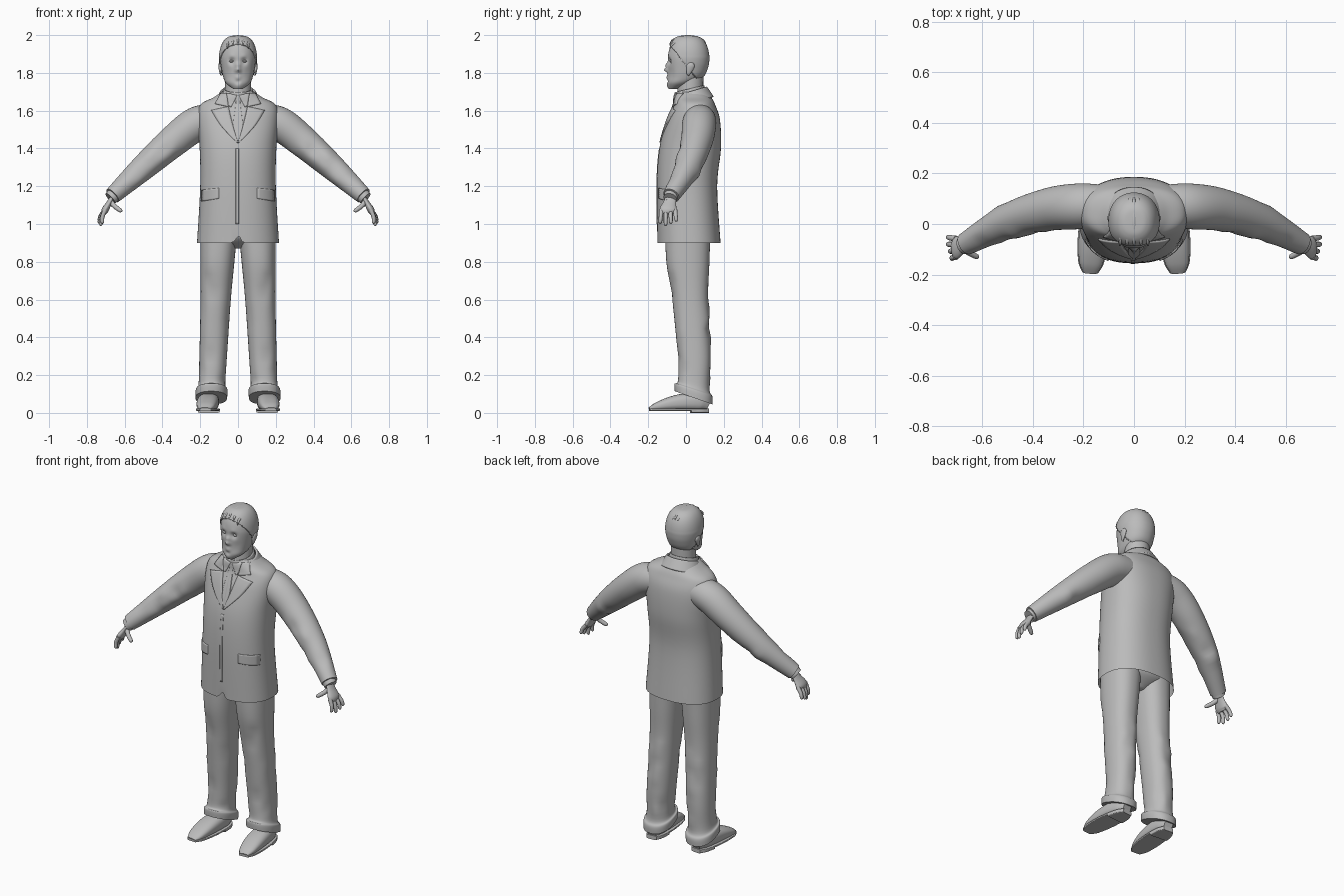
import bpy, bmesh, math, random
from mathutils import Vector
from mathutils.bvhtree import BVHTree

default_cube = bpy.data.objects.get("Cube")
if default_cube:
    bpy.data.objects.remove(default_cube)

grey = bpy.data.materials.new("plain_grey")
grey.use_nodes = True
grey.diffuse_color = (.5, .5, .5, 1)
grey.node_tree.nodes["Principled BSDF"].inputs["Base Color"].default_value = grey.diffuse_color
random.seed(4)


def finish(name, mesh, mirror=False, thickness=0):
    """Turn a bmesh into a smooth-shaded grey object."""
    bmesh.ops.recalc_face_normals(mesh, faces=mesh.faces)
    data = bpy.data.meshes.new(name)
    mesh.to_mesh(data)
    mesh.free()
    part = bpy.data.objects.new(name, data)
    bpy.context.collection.objects.link(part)
    data.materials.append(grey)
    if thickness:
        shell = part.modifiers.new("thickness", 'SOLIDIFY')
        shell.thickness, shell.offset = thickness, 0
    if mirror:
        part.modifiers.new("mirror", 'MIRROR')
    bpy.ops.object.select_all(action='DESELECT')
    part.select_set(True)
    bpy.context.view_layer.objects.active = part
    bpy.ops.object.shade_smooth_by_angle(angle=math.radians(50))


def smooth_path(keys, steps):
    """Run a smooth spline through a list of number tuples."""
    path = []
    last = len(keys) - 1
    for i in range(last):
        before, start, end, after = (keys[min(max(k, 0), last)] for k in range(i - 1, i + 3))
        for step in range(steps):
            t = step / steps
            ease = t * t * (3 - 2 * t)
            path.append([b + (c - b) * ease + (c - a) / 2 * t * (1 - t) ** 2 - (d - b) / 2 * t * t * (1 - t)
                         for a, b, c, d in zip(before, start, end, after)])
    return path + [list(keys[last])]


def loft(rings, segments=48, power=2, steps=6, side=None, tilt=0, caps=True):
    """Skin rings (x, y, z, width, depth): level ones, or square to the path if side is given."""
    rings = smooth_path(rings, steps)
    centres = [Vector(ring[:3]) for ring in rings]
    mesh = bmesh.new()
    loops = []
    for i, (x, y, z, width, depth) in enumerate(rings):
        across, along = Vector((1, 0, 0)), Vector((0, 1, tilt))
        if side:
            tangent = (centres[min(i + 1, len(rings) - 1)] - centres[max(i - 1, 0)]).normalized()
            across = Vector(side)
            across = (across - tangent * across.dot(tangent)).normalized()
            along = tangent.cross(across)
        loop = []
        for k in range(segments):
            angle = math.tau * k / segments
            c, s = (math.copysign(abs(wave) ** (2 / power), wave) for wave in (math.cos(angle), math.sin(angle)))
            loop.append(mesh.verts.new(centres[i] + across * c * max(width, .001) + along * s * max(depth, .001)))
        loops.append(loop)
    for lower, upper in zip(loops, loops[1:]):
        for k in range(segments):
            mesh.faces.new((lower[k], lower[k - 1], upper[k - 1], upper[k]))
    if caps:
        mesh.faces.new(loops[0])
        mesh.faces.new(loops[-1])
    return mesh


def column(rings, x=0, **options):
    """Level rings written as (height, half width, centre y, half depth)."""
    return loft([(x, y, z, width, depth) for z, width, y, depth in rings], **options)


def tube(points, side, flat=1, **options):
    """Limb through points (x, y, z, radius)."""
    return loft([(x, y, z, radius, radius * flat) for x, y, z, radius in points], side=side, **options)


def sculpt(mesh, centre, reach, push):
    """Push the surface forward or back around a point."""
    for vert in mesh.verts:
        vert.co.y += push * math.exp(-((vert.co - Vector(centre)).length / reach) ** 2)


def crease(mesh, low, high, count):
    """Scatter soft cloth folds between two heights."""
    spots = [vert.co.copy() for vert in mesh.verts if low < vert.co.z < high]
    for spot in random.sample(spots, count):
        sculpt(mesh, spot, .035, random.choice((-.008, .008)))


# Jacket body, parted at the front of the hem
jacket = column([(.9, .217, .016, .167), (1.2, .2, .005, .16), (1.4, .203, .022, .163), (1.55, .215, .04, .14),
                 (1.63, .2, .045, .11), (1.67, .13, .037, .097), (1.7, .085, .027, .078)],
                segments=96, power=2.35, caps=False)
for vert in jacket.verts:
    if vert.co.y < 0 and vert.co.z < .91:
        vert.co.z += max(0, .05 - 2 * abs(vert.co.x))
surface = BVHTree.FromBMesh(jacket)
finish("jacket", jacket)


def plate(name, outer, inner=None, lift=.005, mirror=True):
    """Thin panel between two outlines in x and z, laid on the jacket front."""
    inner = inner or [(0, z) for x, z in outer]
    mesh = bmesh.new()
    columns = 6
    rows = []
    for near, far in zip(smooth_path(inner, columns), smooth_path(outer, columns)):
        row = []
        for k in range(columns + 1):
            x, z = Vector(near).lerp(Vector(far), k / columns)
            point = surface.ray_cast(Vector((x, -1, z)), Vector((0, 1, 0)))[0]
            row.append(mesh.verts.new(point or (x, -.05, z)))
        rows.append(row)
    for upper, lower in zip(rows, rows[1:]):
        for k in range(columns):
            mesh.faces.new((upper[k], upper[k + 1], lower[k + 1], lower[k]))
    finish(name, mesh, mirror, lift * 2)


# Shirt front, tie, lapels, closure and pockets
neckline = [(.06, 1.69), (.05, 1.62), (0, 1.43)]
plate("shirt_front", neckline, lift=.001)
plate("shirt_collar_wing", [(.06, 1.69), (.045, 1.62)], [(.004, 1.68), (.035, 1.62)], lift=.007)
plate("tie", [(.02, 1.68), (.012, 1.64), (.024, 1.52), (.003, 1.44)])
plate("collar_fall", [(.09, 1.69), (.12, 1.635)], neckline[:2], lift=.006)
plate("lapel", [(.14, 1.6), (.09, 1.52), (.006, 1.43)], [(.05, 1.62), (.03, 1.53), (0, 1.43)], lift=.006)
plate("front_closure", [(.004, z / 10) for z in range(14, 9, -1)], [(-.012, z / 10) for z in range(14, 9, -1)],
      lift=.002, mirror=False)
plate("pocket_flap", [(.19, 1.18), (.19, 1.12)], [(.1, 1.19), (.1, 1.135)])

# Neck with two wrapped collars
finish("jacket_collar", column([(1.64, .118, .037, .105), (1.7, .088, .026, .08)], tilt=.3, caps=False),
       thickness=.012)
finish("shirt_collar", column([(1.67, .085, .02, .08), (1.715, .073, .018, .075)], tilt=.25, caps=False),
       thickness=.008)
finish("neck", column([(1.6, .07, .02, .07), (1.8, .068, .026, .066)]))

# Sleeves, cuffs and hands
slope = (1, 0, 1)
sleeve = tube([(.12, .075, 1.555, .08), (.22, .07, 1.53, .09), (.34, .057, 1.44, .084), (.5, .01, 1.3, .068),
               (.664, -.078, 1.15, .045)], slope, steps=10)
crease(sleeve, 1.2, 1.4, 12)
finish("sleeve", sleeve, True)
wrist = Vector((.66, -.078, 1.15))
knuckles = Vector((.703, -.094, 1.075))
finish("shirt_cuff", tube([(*wrist, .038), (.676, -.084, 1.135, .036)], slope), True)
sideways = (0, 1, 0)
finish("palm", tube([(*wrist, .028), (*wrist.lerp(knuckles, .5), .034), (*knuckles, .045), (.71, -.094, 1.055, .03)],
                    sideways, flat=.42), True)


def finger(name, base, tip, radius):
    middle = base.lerp(tip, .5) + Vector((.006, 0, 0))
    finish(name, tube([(*base, radius), (*middle, radius * .9), (*base.lerp(tip, .9), radius * .75),
                       (*tip, radius * .2)], sideways, segments=12), True)


for i, name in enumerate(("index", "middle", "ring", "little")):
    spread = Vector((0, (i - 1.5) * .024, 0))
    tip = Vector((.72 + .009 * min(i, 2), knuckles.y, .99 + .012 * abs(i - 1)))
    finger(name + "_finger", knuckles + spread, tip + spread * 1.2, .012)
finger("thumb", Vector((.68, -.09, 1.125)), Vector((.616, -.133, 1.065)), .014)

# Trousers: legs drift outward, with slanted turn-ups
finish("trouser_seat", column([(1, .19, .015, .12), (.93, .18, .015, .12), (.87, .04, .015, .05)]))
leg = column([(1, .1, .01, .12), (.8, .09, .01, .114), (.6, .08, .022, .095), (.3, .073, .043, .087),
              (.15, .071, .04, .083), (.12, .084, .04, .1), (.08, .084, .04, .1)], x=.1, power=2.3)
crease(leg, .16, .75, 14)
for vert in leg.verts:
    vert.co.x += .045 * (1 - vert.co.z)
    slant = min(1, max(0, (.2 - vert.co.z) / .08))
    vert.co.z -= .35 * slant * (vert.co.y - .04)
finish("trouser_leg", leg, True)

# Shoes: rounded upper on a flat sole and heel
upper, sole = [], []
for i in range(11):
    t = .02 + .96 * i / 10
    bulge = 4 * t * (1 - t)
    x, y = .146 + .028 * t, .125 - .325 * t
    width = .057 * bulge ** .3
    height = .115 * (1 - .6 * t * t) * bulge ** .2
    upper.append((x, y, height / 2 + .005, width, height / 2 - .005))
    sole.append((x, y, .017, width + .004, .007))
heel = [(x, y, .011, width, .011) for x, y, z, width, depth in sole[:4]]
lengthwise = dict(side=(1, 0, 0), steps=3)
finish("shoe_upper", loft(upper, power=2.5, **lengthwise), True)
finish("shoe_sole", loft(sole, power=6, **lengthwise), True)
finish("shoe_heel", loft(heel, power=6, **lengthwise), True)

# Head: tapered jaw under a domed crown, then facial features
skull = [(1.715, .025, -.068, .02), (1.745, .063, -.033, .064), (1.78, .079, -.004, .091), (1.83, .089, .007, .103)]
for i in range(9):
    angle = math.pi / 2 * i / 8
    dome = max(0, math.cos(angle)) ** .65
    skull.append((1.87 + .122 * math.sin(angle), .094 * dome, .01, .106 * dome))
head = column(skull, segments=96, power=2.15)
features = {"socket": (.034, 1.862, .017, .014), "brow": (.034, 1.888, .016, -.003), "cheek": (.06, 1.8, .03, .005),
            "bridge": (0, 1.84, .014, -.013), "nose": (0, 1.816, .012, -.022), "nostril": (.012, 1.81, .008, -.005),
            "lips": (0, 1.775, .016, -.008), "chin_fold": (0, 1.755, .012, .006), "chin": (0, 1.73, .02, -.007)}
for x, z, reach, push in features.values():
    for mirrored in {x, -x}:
        sculpt(head, (mirrored, -.095, z), reach, push)
finish("head", head)

finish("eye", column([(1.862 + .01 * k, .014 * (1 - k * k), -.074, .013 * (1 - k * k))
                      for k in (-1, -.5, 0, .5, 1)], x=.034, segments=16), True)
finish("ear", tube([(.088, .012, 1.785, .003), (.092, .014, 1.8, .012), (.094, .025, 1.84, .021),
                    (.092, .03, 1.86, .004)], sideways, flat=.5, segments=20), True)

# Hair cap cut along the hairline, with combed locks
hair = column([(z + .003, width + .004, y, depth + .005) for z, width, y, depth in skull],
              segments=96, power=2.15)
bare = []
for face in hair.faces:
    middle = face.calc_center_median()
    if middle.z < max(1.765, 1.84 - 1.3 * middle.y):
        bare.append(face)
bmesh.ops.delete(hair, geom=bare, context='FACES')
finish("hair", hair, thickness=.006)
for lock in range(-2, 3):
    arc = []
    for i in range(7):
        angle = math.pi * i / 6
        arc.append((lock * (.022 + .006 * math.cos(angle)), .01 - .095 * math.cos(angle),
                    1.95 + .041 * math.sin(angle) - .005 * lock * lock, .003 + .006 * math.sin(angle)))
    finish("hair_lock", tube(arc, (1, 0, 0), segments=12))
